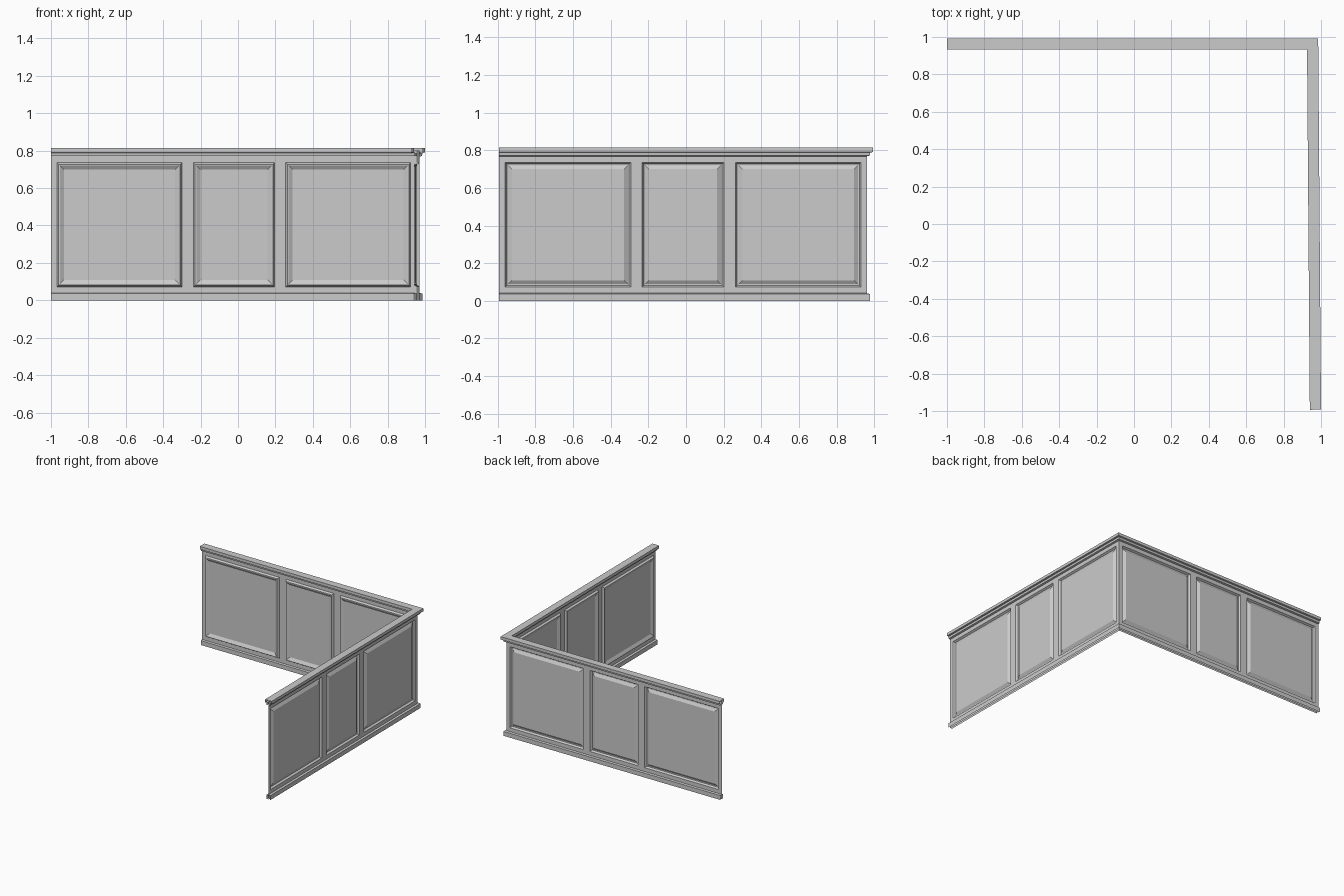
import bpy, bmesh
from mathutils import Vector

if "Cube" in bpy.data.objects:
    bpy.data.objects.remove(bpy.data.objects["Cube"])

# Plan path of the two wings: back wing, corner, slightly skewed side wing
A, C, B = Vector((-1, 0.963)), Vector((0.955, 0.963)), Vector((0.97, -0.993))


def out_normal(p, q):
    d = (q - p).normalized()
    return Vector((-d.y, d.x))


N1, N2 = out_normal(A, C), out_normal(C, B)
MITRE = (N1 + N2) / (1 + N1.dot(N2))
STATIONS = [(A, N1), (C, MITRE), (B, N2)]


def finish(bm, name):
    bmesh.ops.remove_doubles(bm, verts=bm.verts[:], dist=1e-5)
    bmesh.ops.recalc_face_normals(bm, faces=bm.faces[:])
    me = bpy.data.meshes.new(name)
    bm.to_mesh(me)
    bm.free()
    ob = bpy.data.objects.new(name, me)
    bpy.context.collection.objects.link(ob)


def sweep(name, profile):
    """Mitred moulding with open ends; profile is (offset, z), mirrored to both sides."""
    pts = profile + [(-o, z) for o, z in reversed(profile) if o > 0]
    bm = bmesh.new()
    rows = []
    for p, n in STATIONS:
        rows.append([bm.verts.new((*(p + n * o), z)) for o, z in pts])
    for r, s in zip(rows, rows[1:]):
        for i in range(len(pts) - 1):
            bm.faces.new((r[i], r[i + 1], s[i + 1], s[i]))
    finish(bm, name)


# Groove and raised field of each panel: (inset from opening, depth outward)
PANEL = [(0, 0), (0.009, -0.015), (0.016, -0.015), (0.037, -0.002)]
Z = [0, 0.072, 0.736, 0.80]


def panelled_wall(name, p, q, n, cuts):
    """Thin panelled sheet; cuts are distances of panel edges from p."""
    bm = bmesh.new()
    d = (q - p).normalized()

    def vert(u, z, depth=0):
        return bm.verts.new((*(p + d * u + n * depth), z))

    def ring(u0, u1, z0, z1, depth=0):
        return [vert(u, z, depth) for u, z in ((u0, z0), (u1, z0), (u1, z1), (u0, z1))]

    us = [0] + cuts + [(q - p).length]
    for i in range(len(us) - 1):
        for j in range(3):
            u0, u1, z0, z1 = us[i], us[i + 1], Z[j], Z[j + 1]
            if i % 2 == 0 or j != 1:
                bm.faces.new(ring(u0, u1, z0, z1))
                continue
            rings = [ring(u0 + k, u1 - k, z0 + k, z1 - k, h) for k, h in PANEL]
            for r, s in zip(rings, rings[1:]):
                for k in range(4):
                    m = (k + 1) % 4
                    bm.faces.new((r[k], r[m], s[m], s[k]))
            bm.faces.new(rings[-1])
    finish(bm, name)


# Wall sheets
panelled_wall("back_panelling", A, C, N1,
              [x + 1 for x in (-0.968, -0.30, -0.238, 0.195, 0.255, 0.923)])
panelled_wall("side_panelling", C, B, N2,
              [C.y - y for y in (0.93, 0.263, 0.201, -0.233, -0.293, -0.961)])

# Top cap and skirting, running round the corner on both faces
sweep("top_cap", [(0, 0.768), (0.014, 0.772), (0.016, 0.788), (0.03, 0.79), (0.03, 0.814)])
sweep("skirting", [(0.016, 0), (0.016, 0.036), (0, 0.04)])
